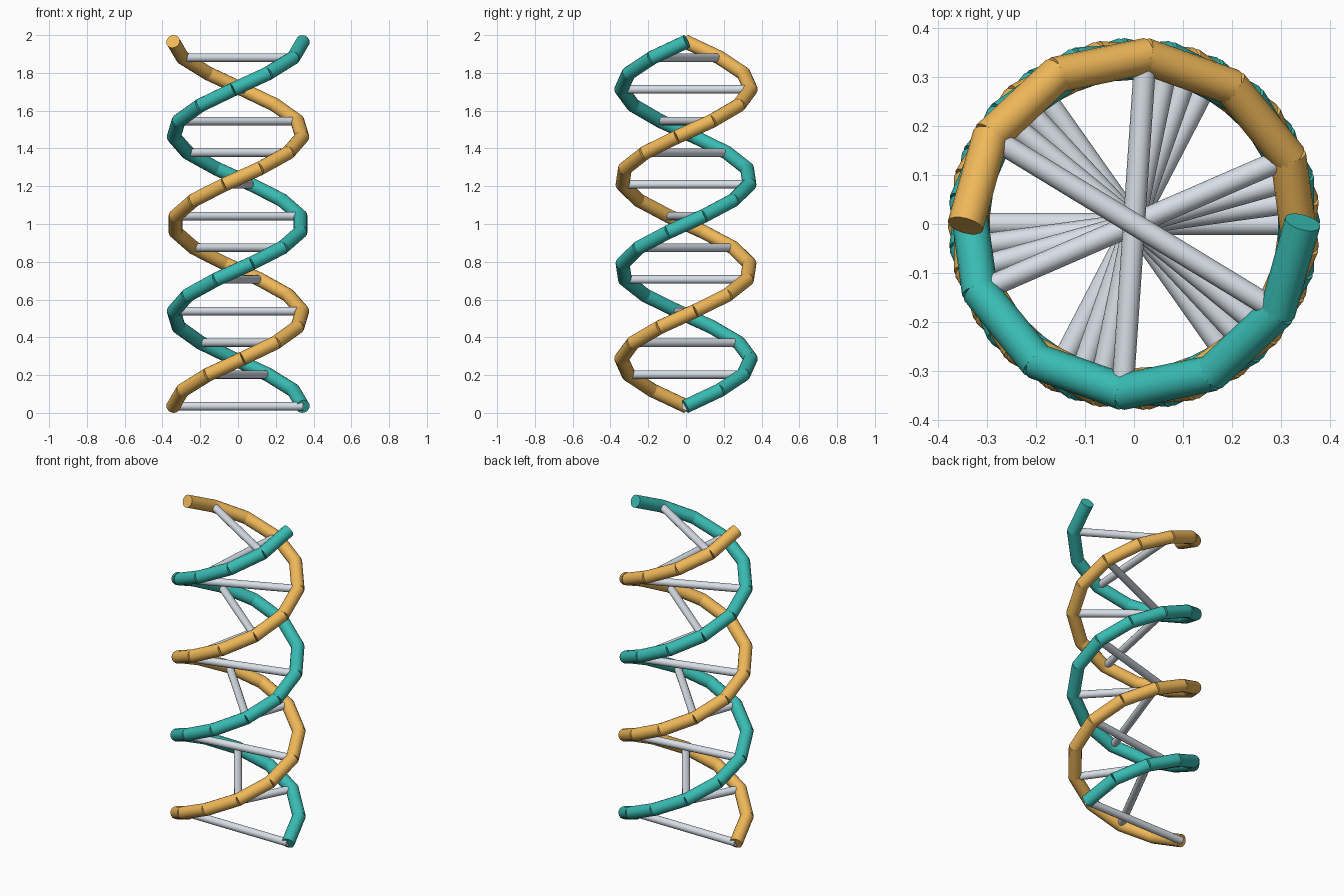
import bpy, bmesh
from math import sin, cos, pi
from mathutils import Vector, Matrix

if "Cube" in bpy.data.objects:
    bpy.data.objects.remove(bpy.data.objects["Cube"])

RADIUS, TUBE, RUNG = 0.343, 0.037, 0.0225
STEPS, TURNS = 23, 2
Z0 = 0.0354
DZ = (2 - 2 * Z0) / STEPS
OVERLAP = 0.004


def material(name, rgb):
    m = bpy.data.materials.new(name)
    m.diffuse_color = (*rgb, 1)
    m.use_nodes = True
    m.node_tree.nodes["Principled BSDF"].inputs["Base Color"].default_value = m.diffuse_color
    return m


def helix_point(i, phase):
    a = 2 * pi * TURNS * i / STEPS + phase
    return Vector((RADIUS * cos(a), RADIUS * sin(a), Z0 + DZ * i))


def add_rod(bm, a, b, radius, extra=0.0):
    d = b - a
    rot = d.to_track_quat('Z', 'Y').to_matrix().to_4x4()
    bmesh.ops.create_cone(bm, cap_ends=True, segments=16, radius1=radius,
                          radius2=radius, depth=d.length + 2 * extra,
                          matrix=Matrix.Translation((a + b) / 2) @ rot)


def finish(bm, name, mat):
    me = bpy.data.meshes.new(name)
    bm.to_mesh(me)
    bm.free()
    me.materials.append(mat)
    ob = bpy.data.objects.new(name, me)
    bpy.context.collection.objects.link(ob)
    bpy.ops.object.select_all(action='DESELECT')
    ob.select_set(True)
    bpy.context.view_layer.objects.active = ob
    bpy.ops.object.shade_smooth_by_angle()


# Two strands, each a chain of straight rods along a helix
for name, phase, rgb in (("teal_strand", 0, (0.04, 0.50, 0.45)),
                         ("gold_strand", pi, (0.87, 0.48, 0.10))):
    bm = bmesh.new()
    for i in range(STEPS):
        add_rod(bm, helix_point(i, phase), helix_point(i + 1, phase), TUBE, OVERLAP)
    finish(bm, name, material(name, rgb))

# Rungs joining the strands at every second joint
bm = bmesh.new()
for i in range(0, STEPS, 2):
    add_rod(bm, helix_point(i, 0), helix_point(i, pi), RUNG)
finish(bm, "rungs", material("rungs", (0.68, 0.73, 0.79)))
